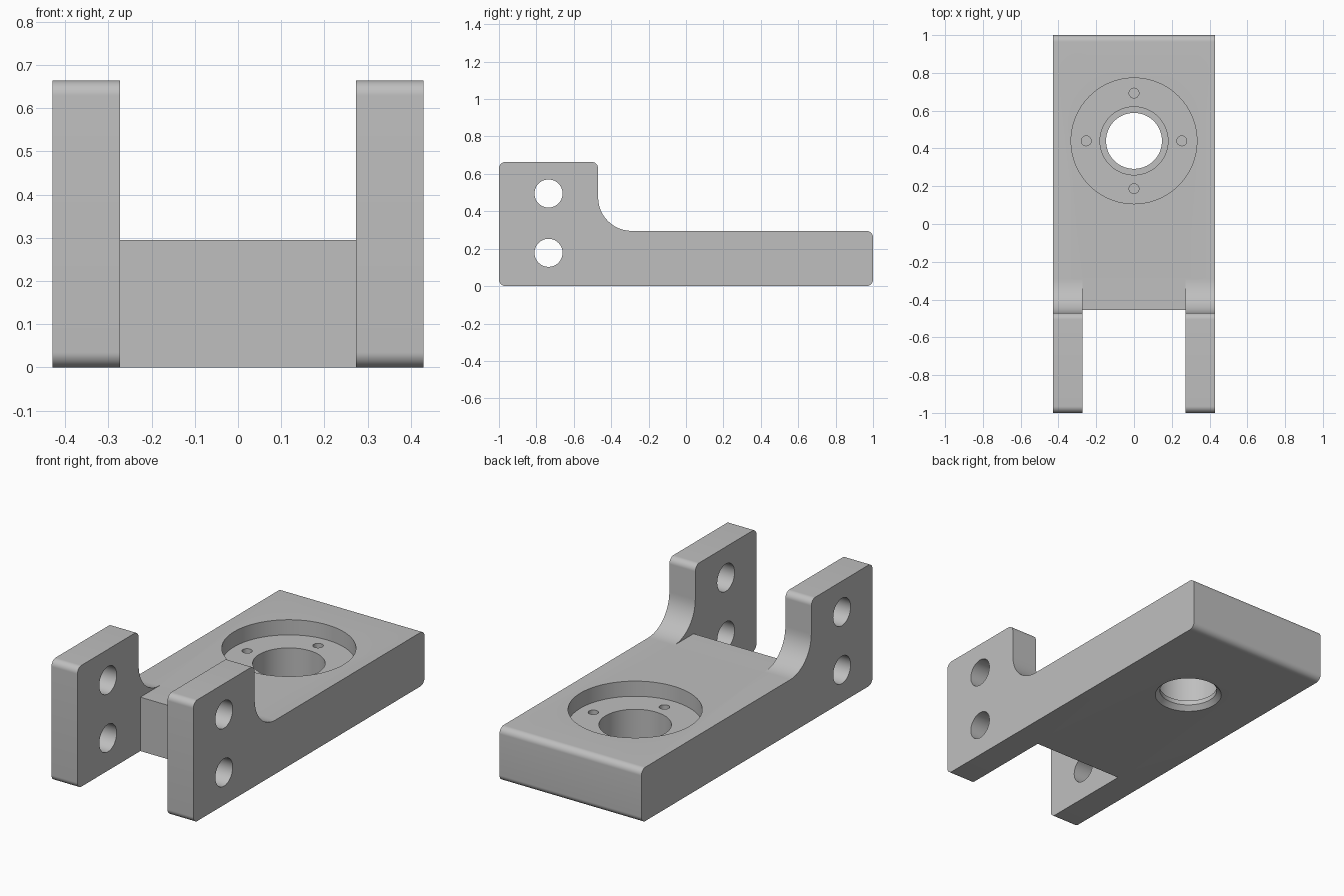
import bpy
import bmesh
from math import sin, cos, pi, radians
from mathutils import Vector

default = bpy.data.objects.get("Cube")
if default:
    bpy.data.objects.remove(default, do_unlink=True)

HALF_WIDTH, SLOT_HALF = 0.43, 0.273
DECK, TOP = 0.295, 0.664
BORE_Y = 0.44


def make_object(name, bm):
    bmesh.ops.recalc_face_normals(bm, faces=bm.faces)
    mesh = bpy.data.meshes.new(name)
    bm.to_mesh(mesh)
    bm.free()
    obj = bpy.data.objects.new(name, mesh)
    bpy.context.collection.objects.link(obj)
    return obj


def rounded(corners, steps=12):
    """Round each (y, z, radius) right-angled corner into an arc."""
    points = []
    for i, (y, z, r) in enumerate(corners):
        p = Vector((y, z))
        if r == 0:
            points.append(p)
            continue
        a = (Vector(corners[i - 1][:2]) - p).normalized() * r
        b = (Vector(corners[(i + 1) % len(corners)][:2]) - p).normalized() * r
        for k in range(steps + 1):
            t = k / steps * pi / 2
            points.append(p + a * (1 - sin(t)) + b * (1 - cos(t)))
    return points


def extrude_x(name, points, half):
    """Extrude a side profile symmetrically across x."""
    bm = bmesh.new()
    face = bm.faces.new([bm.verts.new((-half, y, z)) for y, z in points])
    side = bmesh.ops.extrude_face_region(bm, geom=[face])["geom"]
    verts = [v for v in side if isinstance(v, bmesh.types.BMVert)]
    bmesh.ops.translate(bm, verts=verts, vec=(2 * half, 0, 0))
    return make_object(name, bm)


def lathe(name, profile, centre, axis="Z", segments=64):
    """Solid of revolution from (radius, height) pairs."""
    bm = bmesh.new()
    rings = []
    for r, h in profile:
        ring = []
        for k in range(segments):
            t = 2 * pi * k / segments
            u, v = r * cos(t), r * sin(t)
            co = (u, v, h) if axis == "Z" else (h, u, v)
            ring.append(bm.verts.new(Vector(co) + Vector(centre)))
        rings.append(ring)
    for lower, upper in zip(rings, rings[1:]):
        for k in range(segments):
            n = (k + 1) % segments
            bm.faces.new((lower[k], lower[n], upper[n], upper[k]))
    bm.faces.new(rings[0])
    bm.faces.new(rings[-1])
    return make_object(name, bm)


def cut(target, cutter):
    mod = target.modifiers.new("cut", "BOOLEAN")
    mod.operation = "DIFFERENCE"
    mod.solver = "EXACT"
    mod.object = cutter
    bpy.context.view_layer.objects.active = target
    bpy.ops.object.modifier_apply(modifier=mod.name)
    bpy.data.objects.remove(cutter, do_unlink=True)


# Bracket body with raised lugs, from its side profile
R = 0.035
bracket = extrude_x("bracket", rounded([
    (-1, 0, R), (1, 0, R), (1, DECK, R),
    (-0.47, DECK, 0.18), (-0.47, TOP, R), (-1, TOP, R)]), HALF_WIDTH)

# Slot between the lugs, clearing the fillet above the deck
cut(bracket, extrude_x("slot_cutter", [
    (-1.2, -0.2), (-0.455, -0.2), (-0.455, DECK),
    (-0.285, DECK), (-0.285, 1), (-1.2, 1)], SLOT_HALF))

# Flange recess, bearing bore, retaining lip and bottom chamfer
cut(bracket, lathe("bore_cutter", [
    (0.191, -0.02), (0.148, 0.025), (0.148, 0.05), (0.18, 0.05),
    (0.18, 0.212), (0.333, 0.212), (0.333, 0.4)], (0, BORE_Y, 0), segments=96))

# Four blind screw holes in the recess floor
for i in range(4):
    t = i * pi / 2
    cut(bracket, lathe("screw_cutter", [(0.026, 0.12), (0.026, 0.26)],
                       (0.253 * cos(t), BORE_Y + 0.253 * sin(t), 0), segments=32))

# Two pin holes through both lugs
for z in (0.178, 0.495):
    cut(bracket, lathe("pin_cutter", [(0.075, -0.6), (0.075, 0.6)],
                       (0, -0.735, z), axis="X"))

# Plain grey finish
grey = bpy.data.materials.new("grey")
grey.use_nodes = True
colour = (0.52, 0.52, 0.52, 1)
grey.diffuse_color = colour
grey.node_tree.nodes["Principled BSDF"].inputs["Base Color"].default_value = colour
bracket.data.materials.clear()
bracket.data.materials.append(grey)
for poly in bracket.data.polygons:
    poly.material_index = 0

bpy.ops.object.select_all(action="DESELECT")
bracket.select_set(True)
bpy.context.view_layer.objects.active = bracket
bpy.ops.object.shade_smooth_by_angle(angle=radians(30))
